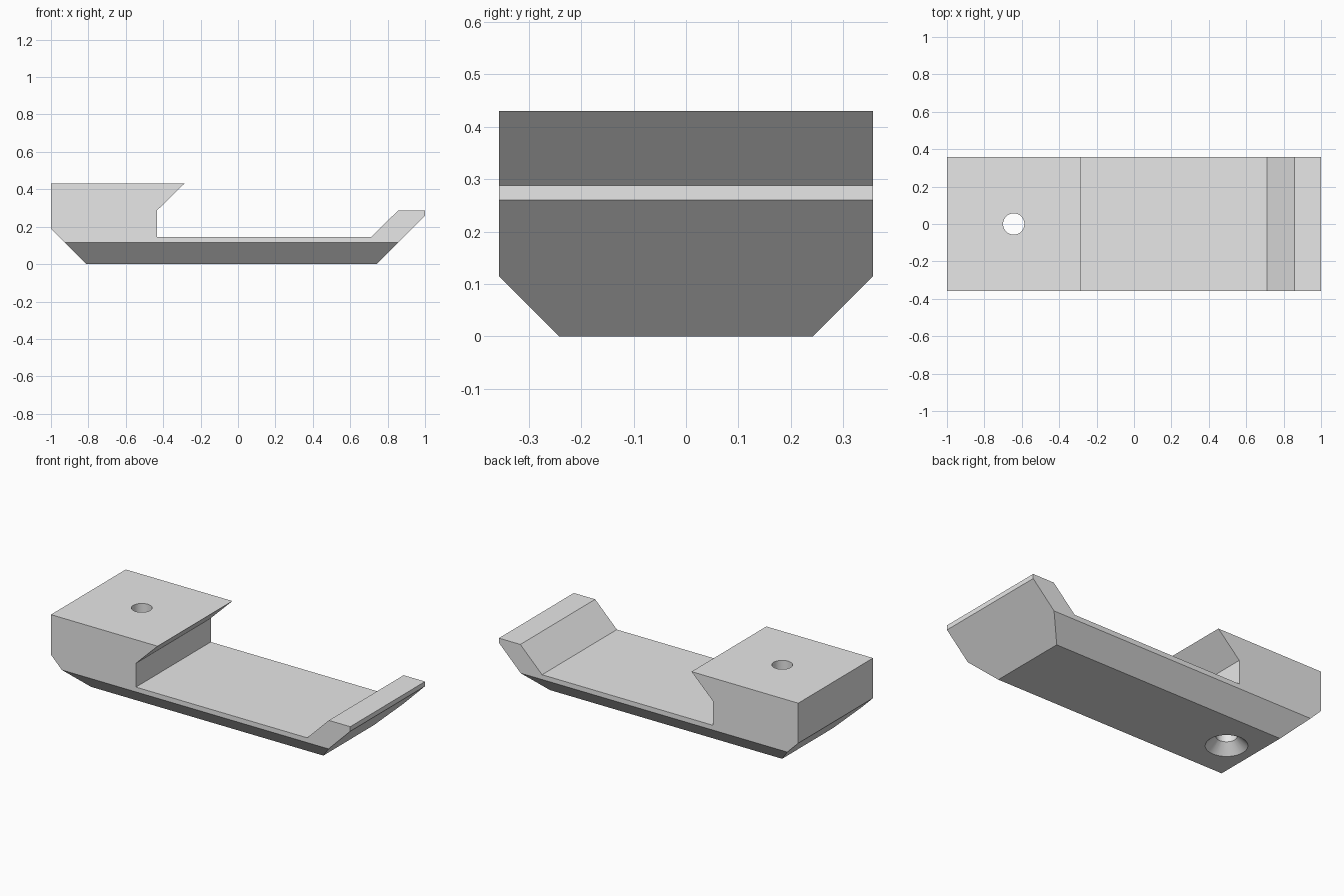
import bpy, bmesh, math
from mathutils import Vector

default = bpy.data.objects.get("Cube")
if default:
    bpy.data.objects.remove(default, do_unlink=True)

HALF_WIDTH = 0.357
CHAMFER = 0.115
HOLE_X = -0.643
HOLE_R = 0.057

grey = bpy.data.materials.new("light grey")
grey.use_nodes = True
colour = (0.8, 0.8, 0.8, 1)
grey.diffuse_color = colour
grey.node_tree.nodes["Principled BSDF"].inputs["Base Color"].default_value = colour


def make_object(name, bm):
    bmesh.ops.recalc_face_normals(bm, faces=bm.faces)
    mesh = bpy.data.meshes.new(name)
    bm.to_mesh(mesh)
    bm.free()
    mesh.materials.append(grey)
    obj = bpy.data.objects.new(name, mesh)
    bpy.context.collection.objects.link(obj)
    return obj


# Clamp body: side profile extruded across the width
profile = [(-1, 0.43), (-0.287, 0.43), (-0.432, 0.288), (-0.432, 0.144),
           (0.712, 0.144), (0.857, 0.288), (1, 0.288), (1, 0.26),
           (0.74, 0), (-0.812, 0), (-1, 0.188)]
bm = bmesh.new()
side = bm.faces.new([bm.verts.new((x, -HALF_WIDTH, z)) for x, z in profile])
swept = bmesh.ops.extrude_face_region(bm, geom=[side])
bmesh.ops.translate(bm, vec=(0, 2 * HALF_WIDTH, 0),
                    verts=[v for v in swept["geom"] if isinstance(v, bmesh.types.BMVert)])

# Long chamfers along both lower edges
for s in (-1, 1):
    cut = bmesh.ops.bisect_plane(bm, geom=bm.verts[:] + bm.edges[:] + bm.faces[:],
                                 plane_co=Vector((0, s * HALF_WIDTH, CHAMFER)),
                                 plane_no=Vector((0, s, -1)).normalized(), clear_outer=True)
    rim = [e for e in cut["geom_cut"] if isinstance(e, bmesh.types.BMEdge)]
    bmesh.ops.contextual_create(bm, geom=rim)
body = make_object("clamp_body", bm)

# Countersunk screw hole: stacked cone and cylinder cutters
def hole_cutter(name, r_low, r_high, z_low, z_high):
    cone = bmesh.new()
    bmesh.ops.create_cone(cone, cap_ends=True, segments=48, radius1=r_low,
                          radius2=r_high, depth=z_high - z_low)
    bmesh.ops.translate(cone, vec=(HOLE_X, 0, (z_low + z_high) / 2), verts=cone.verts)
    cutter = make_object(name, cone)
    cutter.hide_render = True
    return cutter


bpy.context.view_layer.objects.active = body
body.select_set(True)
for cutter in (hole_cutter("shaft_cutter", HOLE_R, HOLE_R, -0.1, 0.6),
               hole_cutter("countersink_cutter", 2 * HOLE_R + 0.02, HOLE_R - 0.01, -0.02, 0.067)):
    mod = body.modifiers.new("hole", 'BOOLEAN')
    mod.operation = 'DIFFERENCE'
    mod.solver = 'EXACT'
    mod.object = cutter
    bpy.ops.object.modifier_apply(modifier=mod.name)
    bpy.data.objects.remove(cutter, do_unlink=True)

bpy.ops.object.shade_smooth_by_angle(angle=math.radians(25))
